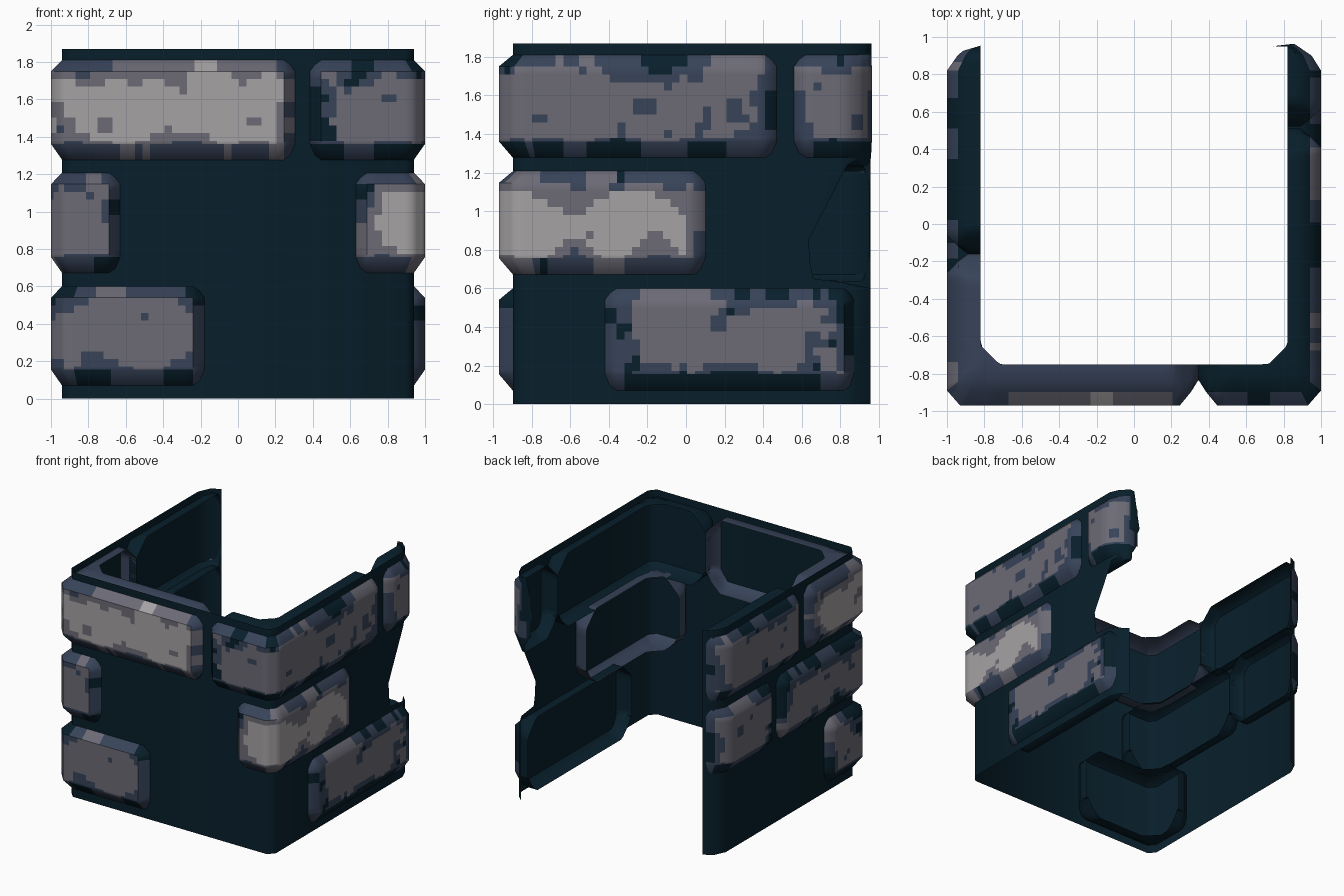
import bpy, bmesh, math
from mathutils import Vector, noise

if "Cube" in bpy.data.objects:
    bpy.data.objects.remove(bpy.data.objects["Cube"])

def material(name, rgb):
    m = bpy.data.materials.new(name)
    m.diffuse_color = [(c / 255 / 12.92 if c < 11 else ((c / 255 + 0.055) / 1.055) ** 2.4) for c in rgb] + [1]
    m.use_nodes = True
    m.node_tree.nodes["Principled BSDF"].inputs["Base Color"].default_value = m.diffuse_color
    return m

MATS = [material("dark teal mortar", (8, 31, 43)), material("slate blue", (55, 67, 89)),
        material("mid grey stone", (108, 107, 118)), material("light grey stone", (165, 162, 164))]

# Plan of the outer brick face, from the back left corner round to the back right
PATH = [Vector(p) for p in [(-.82, .96), (-.93, .92), (-1, .82), (-1, -.89), (-.93, -.97), (.93, -.97),
                            (1, -.89), (1, .82), (.95, .9), (.85, .968), (.74, .95)]]
BREAKS = [0]
for a, b in zip(PATH, PATH[1:]):
    BREAKS.append(BREAKS[-1] + (b - a).length)
END = BREAKS[-1]

def left(y): return BREAKS[2] + .82 - y
def front(x): return BREAKS[4] + x + .93
def right(y): return BREAKS[6] + y + .89

def point(s, t, z):
    """Point at distance s along the plan, t = 0 outside face to 1 inside face."""
    s = min(max(s, 0), END)
    i = max(k for k in range(len(PATH) - 1) if BREAKS[k] <= s + 1e-9)
    o = PATH[i].lerp(PATH[i + 1], (s - BREAKS[i]) / (BREAKS[i + 1] - BREAKS[i]))
    x, y = min(max(o.x, -.82), .82), min(max(o.y, -.75), .95)
    k = max(0, abs(x) - y - 1.47) / 2 if t > .4 else 0
    inner = Vector((x - math.copysign(k, x), y + k))
    p = o.lerp(inner, t)
    return Vector((p.x, p.y, z))

def finish(bm, name, angle):
    bmesh.ops.remove_doubles(bm, verts=bm.verts, dist=.0008)
    me = bpy.data.meshes.new(name)
    bm.to_mesh(me)
    bm.free()
    for m in MATS:
        me.materials.append(m)
    ob = bpy.data.objects.new(name, me)
    bpy.context.collection.objects.link(ob)
    bpy.ops.object.select_all(action='DESELECT')
    ob.select_set(True)
    bpy.context.view_layer.objects.active = ob
    bpy.ops.object.shade_smooth_by_angle(angle=math.radians(angle))

def lines(a, b, edges, step, extra=()):
    """Grid lines from a to b with tight lines at the borders."""
    n = max(1, round((b - a - 2 * edges[-1]) / step))
    lo, hi = a + edges[-1], b - edges[-1]
    vals = [a + e for e in edges[:-1]] + [b - e for e in edges[:-1]]
    body = [lo + (hi - lo) * i / n for i in range(n + 1)]
    for e in extra:
        if lo < e < hi:
            k = min(range(len(body)), key=lambda j: abs(body[j] - e))
            if 0 < k < n:
                body[k] = e
    return sorted(vals + body)

def ramp(e, table):
    for (e0, t0), (e1, t1) in zip(table, table[1:]):
        if e <= e1:
            return t0 + (t1 - t0) * (e - e0) / (e1 - e0)
    return table[-1][1]

OUT = [(0, .62), (.04, .33), (.1, 0)]

def brick(name, s0, s1, z0, z1, light):
    """Bevelled stone, an open box on the inside of the wall."""
    bm = bmesh.new()
    seed = Vector((s0 * 7.3, z0 * 5.1, 3.7))
    us = lines(s0, s1, [0, .04, .1], .04, BREAKS)
    vs = lines(z0, z1, [0, .04, .1], .04)
    rim = 1 if light else 0

    # Worn stone: lightest in the middle, darker in blotches to the rim
    def colour(u, v, e):
        if e < .035:
            return rim
        p = Vector((u, v, 0))
        q = e + .17 * noise.noise(p * 4.5 + seed) + .04 * noise.noise(p * 10 + seed)
        if v - z0 < .1:
            q -= .04
        spot = noise.noise(p * 9 + seed * 2) > .47
        if light:
            lvl = 1 if q < .05 else 2 if q < .145 else 3
        else:
            lvl = 0 if q < .045 else 1 if q < .14 else 2
        return max(0, lvl - spot)

    grid, rim_in = [], []
    for u in us:
        col, inner = [], []
        for v in vs:
            eu, ev = min(u - s0, s1 - u), min(v - z0, z1 - v)
            k = max(0, .13 - eu - ev) / 2          # cut corners
            uu = u + k * (1 if u - s0 < s1 - u else -1)
            vv = v + k * (1 if v - z0 < z1 - v else -1)
            if abs(v - z0 - .1) < 1e-6:            # deeper lower bevel
                vv += .025
            col.append(bm.verts.new(point(uu, ramp(min(eu, ev), OUT), vv)))
            inner.append((uu, vv))
        grid.append(col)
        rim_in.append(inner)
    nu, nv = len(us) - 1, len(vs) - 1
    for i in range(nu):
        for j in range(nv):
            u, v = (us[i] + us[i + 1]) / 2, (vs[j] + vs[j + 1]) / 2
            f = bm.faces.new((grid[i][j], grid[i + 1][j], grid[i + 1][j + 1], grid[i][j + 1]))
            f.material_index = colour(u, v, min(u - s0, s1 - u, v - z0, z1 - v))
    # Side walls running through to the inside
    loop = ([(i, 0) for i in range(nu)] + [(nu, j) for j in range(nv)]
            + [(i, nv) for i in range(nu, 0, -1)] + [(0, j) for j in range(nv, 0, -1)])
    back = [bm.verts.new(point(rim_in[i][j][0], 1, rim_in[i][j][1])) for i, j in loop]
    for k, (i, j) in enumerate(loop):
        n = (k + 1) % len(loop)
        a, b = loop[n]
        f = bm.faces.new((grid[a][b], grid[i][j], back[k], back[n]))
        f.material_index = rim
    finish(bm, name, 50)

# Three courses of bricks: bottom, middle, top
B, M, T = (.03, .64), (.632, 1.247), (1.237, 1.85)
for name, s0, s1, course, light in [
        ("top_left_back_brick", .0, left(-.16), T, False),
        ("top_front_left_brick", left(-.16), front(.345), T, True),
        ("top_front_right_brick", front(.345), right(.51), T, False),
        ("top_right_back_brick", right(.52), END - .02, T, False),
        ("middle_left_back_brick", .0, left(.2), M, False),
        ("middle_front_left_brick", left(.2), front(-.59), M, False),
        ("middle_front_right_brick", front(.59), right(.14), M, True),
        ("bottom_front_left_brick", left(-.43), front(-.14), B, False),
        ("bottom_right_brick", right(-.46), right(.82) + .1, B, False)]:
    brick(name, s0, s1, *course, light)

# Thin mortar wall, with the broken hole in the back of the right side
bm = bmesh.new()
low = right(.82) + .2
rows = [(0, low), (.3, low), (.6, low), (.63, right(.82)), (.65, right(.66)), (.72, right(.645)),
        (.85, right(.635)), (1.24, right(.84)), (1.3, low), (1.55, END), (1.87, END - .06)]
cols = sorted(BREAKS + [right(y) for y in (.3, .55, .635, .66, .75)])
grid = [[bm.verts.new(point(min(s, end), .33, z)) for s in cols] for z, end in rows]
for r0, r1 in zip(grid, grid[1:]):
    for i in range(len(cols) - 1):
        bm.faces.new((r0[i], r0[i + 1], r1[i + 1], r1[i]))
finish(bm, "mortar_wall", 50)
